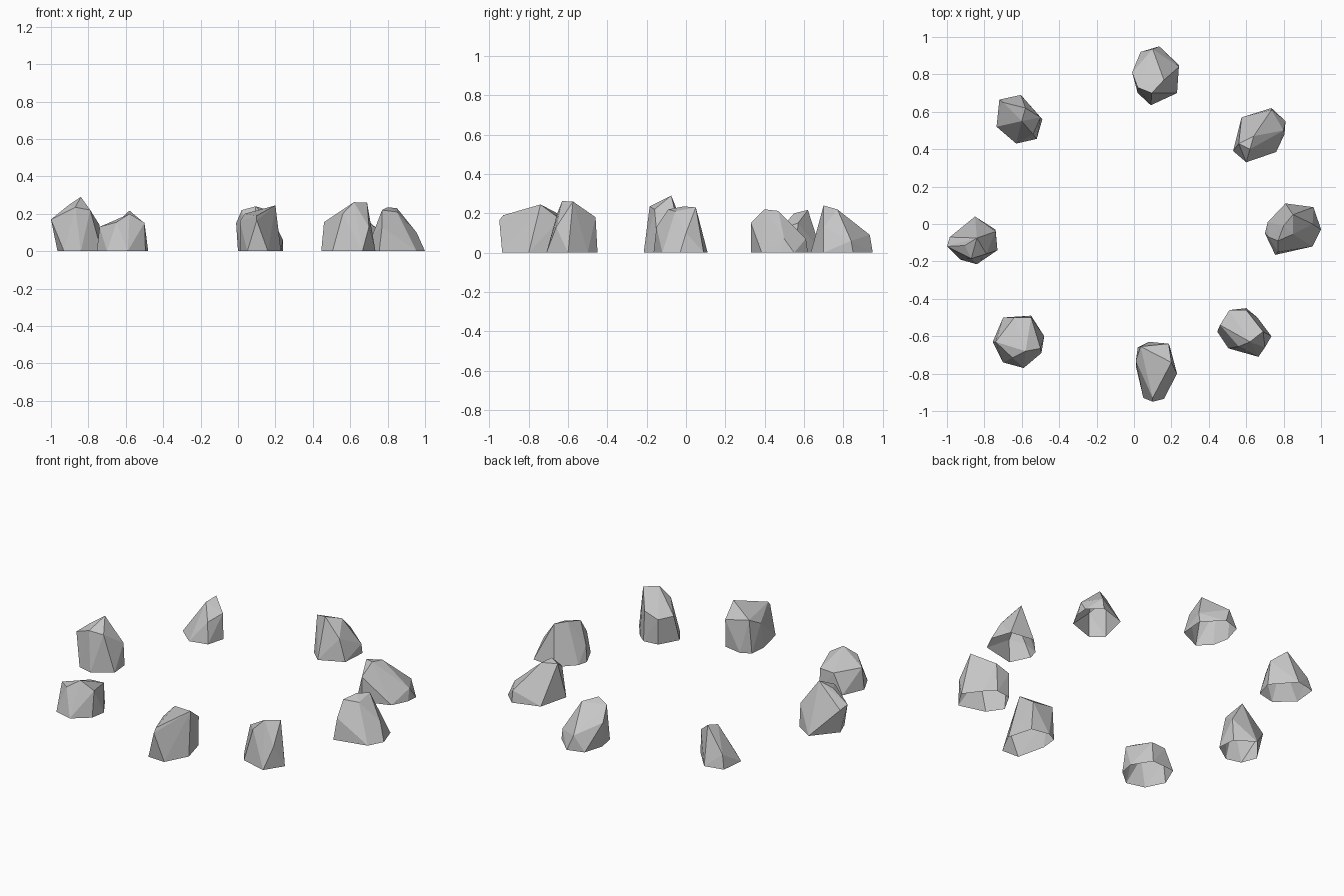
import bpy, bmesh, math

stone = bpy.data.materials.new("stone_grey")
stone.diffuse_color = (0.56, 0.56, 0.56, 1)


def rock(name, base, crown):
    """Faceted boulder: hull of a ground outline and a few crown corners, open underneath."""
    bm = bmesh.new()
    for x, y in base:
        bm.verts.new((x, y, 0))
    for p in crown:
        bm.verts.new(p)
    res = bmesh.ops.convex_hull(bm, input=bm.verts[:])
    loose = {v for v in res["geom_interior"] + res["geom_unused"]
             if isinstance(v, bmesh.types.BMVert)}
    bmesh.ops.delete(bm, geom=list(loose), context='VERTS')
    bmesh.ops.recalc_face_normals(bm, faces=bm.faces[:])
    # open underside
    under = [f for f in bm.faces if all(v.co.z < 1e-4 for v in f.verts)]
    bmesh.ops.delete(bm, geom=under, context='FACES')
    # merge nearly flat facets
    bmesh.ops.dissolve_limit(bm, angle_limit=math.radians(4),
                             verts=bm.verts[:], edges=bm.edges[:])
    me = bpy.data.meshes.new(name)
    bm.to_mesh(me)
    bm.free()
    me.materials.append(stone)
    bpy.context.collection.objects.link(bpy.data.objects.new(name, me))


# Ring of eight boulders, counter-clockwise from the back
rock("back_rock",
     [(.135, .95), (.24, .85), (.23, .70), (.09, .635), (.02, .70), (0, .80), (.035, .92)],
     [(.10, .935, .09), (.16, .77, .22), (.095, .70, .24), (.02, .73, .22),
      (-.01, .81, .15), (.24, .84, .06), (.19, .70, .13)])
rock("back_left_rock",
     [(-.72, .665), (-.605, .69), (-.49, .56), (-.52, .455), (-.63, .43), (-.735, .52)],
     [(-.58, .62, .217), (-.60, .55, .20), (-.70, .65, .08),
      (-.50, .57, .15), (-.54, .48, .12)])
rock("left_rock",
     [(-.85, .04), (-.74, -.03), (-.73, -.14), (-.84, -.215), (-.93, -.19), (-.965, -.10)],
     [(-.84, -.075, .29), (-.905, -.115, .247), (-.87, -.185, .235),
      (-.79, -.16, .22), (-1, -.12, .17), (-.985, -.07, .15), (-.74, -.04, .14)])
rock("front_left_rock",
     [(-.70, -.50), (-.55, -.49), (-.48, -.60), (-.495, -.69), (-.59, -.77),
      (-.70, -.74), (-.755, -.63)],
     [(-.58, -.68, .20), (-.50, -.665, .152), (-.55, -.50, .125), (-.64, -.50, .12),
      (-.74, -.63, .13), (-.65, -.715, .155)])
rock("front_rock",
     [(.08, -.63), (.19, -.65), (.23, -.80), (.16, -.935), (.05, -.93), (.01, -.76), (.02, -.66)],
     [(.20, -.74, .245), (.10, -.95, .165), (.10, -.93, .19), (.035, -.655, .20),
      (.01, -.73, .16), (.185, -.64, .17)])
rock("front_right_rock",
     [(.51, -.46), (.60, -.45), (.66, -.50), (.735, -.60), (.665, -.71), (.505, -.665),
      (.445, -.575)],
     [(.69, -.575, .26), (.62, -.63, .262), (.46, -.54, .155), (.56, -.655, .20),
      (.60, -.46, .18), (.51, -.46, .15), (.70, -.66, .13)])
rock("right_rock",
     [(.81, .11), (.96, .09), (1.0, -.03), (.955, -.12), (.755, -.165), (.70, -.05), (.715, .01)],
     [(.77, -.09, .22), (.85, .05, .23), (.80, -.01, .235), (.85, -.055, .21),
      (.955, 0, .10), (.77, -.15, .13), (.72, -.07, .09)])
rock("back_right_rock",
     [(.575, .57), (.735, .62), (.81, .55), (.805, .48), (.76, .385), (.60, .33), (.53, .39)],
     [(.62, .40, .22), (.56, .43, .21), (.64, .47, .212), (.60, .33, .15),
      (.735, .61, .07), (.80, .50, .07)])
